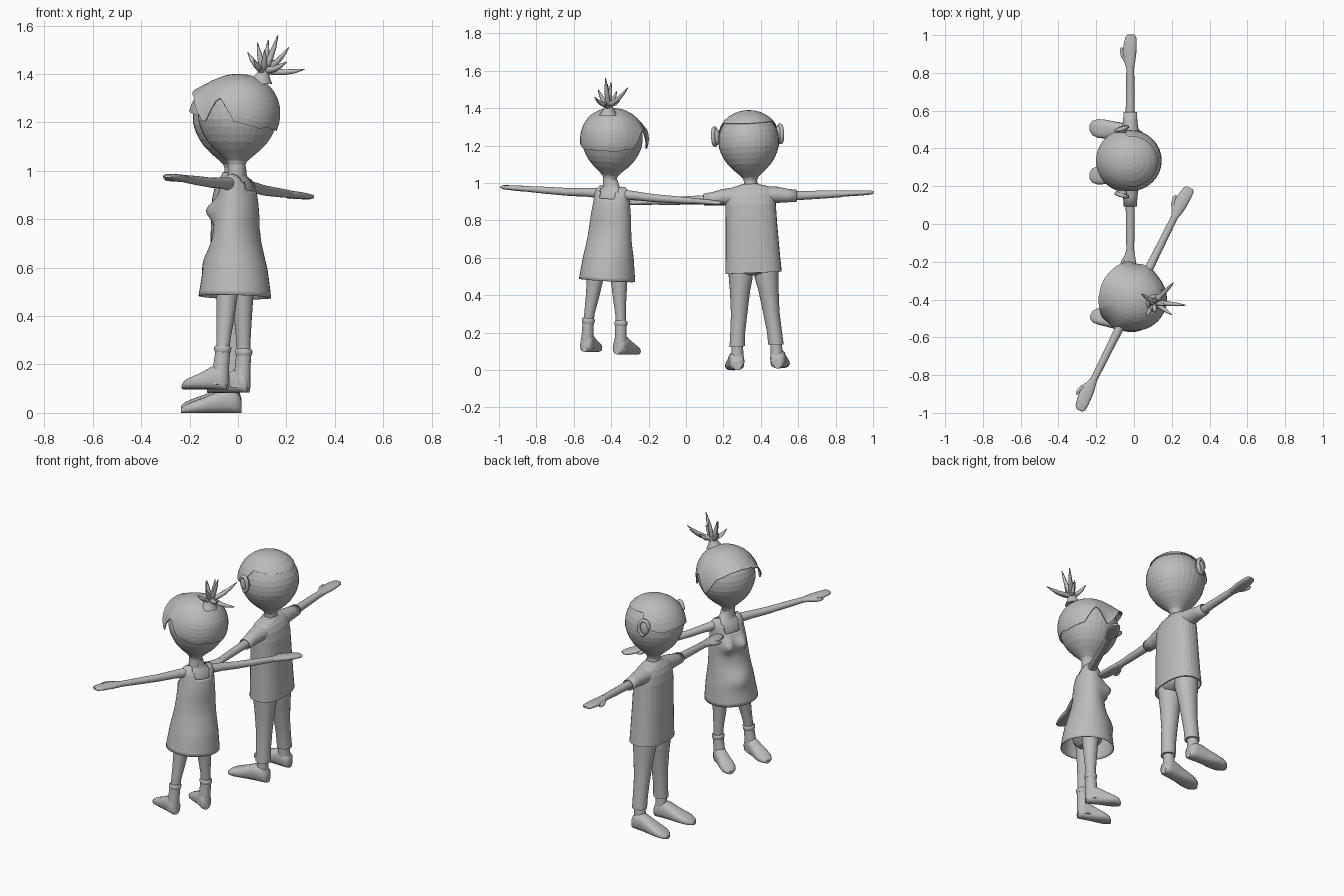
import bpy, bmesh, math
from mathutils import Vector, Matrix

if "Cube" in bpy.data.objects:
    bpy.data.objects.remove(bpy.data.objects["Cube"])

grey = bpy.data.materials.new("plain grey")
grey.diffuse_color = (0.5, 0.5, 0.5, 1)
grey.use_nodes = True
grey.node_tree.nodes["Principled BSDF"].inputs["Base Color"].default_value = grey.diffuse_color
X, Y, Z = Vector((1, 0, 0)), Vector((0, 1, 0)), Vector((0, 0, 1))


def ring(c, u, v, ru, rv, n=24, power=1.0):
    pts = []
    for i in range(n):
        a = 2 * math.pi * i / n
        ca, sa = math.cos(a), math.sin(a)
        pu = math.copysign(abs(ca) ** power, ca)
        pv = math.copysign(abs(sa) ** power, sa)
        pts.append(Vector(c) + u * ru * pu + v * rv * pv)
    return pts


def loft(name, rings, frame, caps=(True, True), smooth=True, thick=0, keep=None):
    bm = bmesh.new()
    rows = [[bm.verts.new(p) for p in r] for r in rings]
    n = len(rows[0])
    for a, b in zip(rows, rows[1:]):
        for i in range(n):
            j = (i + 1) % n
            bm.faces.new((a[i], a[j], b[j], b[i]))
    if caps[0]:
        bm.faces.new(rows[0])
    if caps[1]:
        bm.faces.new(rows[-1])
    bmesh.ops.recalc_face_normals(bm, faces=bm.faces)
    if keep:
        gone = [f for f in bm.faces if not keep(f.calc_center_median())]
        bmesh.ops.delete(bm, geom=gone, context="FACES")
    me = bpy.data.meshes.new(name)
    bm.to_mesh(me)
    bm.free()
    me.transform(frame)
    me.materials.append(grey)
    ob = bpy.data.objects.new(name, me)
    bpy.context.collection.objects.link(ob)
    for p in me.polygons:
        p.use_smooth = smooth and len(p.vertices) < 5
    if thick:
        m = ob.modifiers.new("thickness", "SOLIDIFY")
        m.thickness = thick
    return ob


def stack(name, rows, frame, n=24, power=1.0, **kw):
    # rows: x, y, z, half depth, half width
    return loft(name, [ring((x, y, z), X, Y, rx, ry, n, power) for x, y, z, rx, ry in rows], frame, **kw)


def tube(name, pts, radii, frame, n=10):
    pts = [Vector(p) for p in pts]
    rings = []
    for i, p in enumerate(pts):
        d = (pts[min(i + 1, len(pts) - 1)] - pts[max(i - 1, 0)]).normalized()
        u = d.cross(Y if abs(d.y) < 0.8 else X).normalized()
        rings.append(ring(p, u, d.cross(u), radii[i], radii[i], n))
    return loft(name, rings, frame)


def ball(name, c, r, frame):
    rows = [(c[0], c[1], c[2] - r[2] * math.cos(math.pi * i / 10),
             r[0] * math.sin(math.pi * i / 10) + 1e-4, r[1] * math.sin(math.pi * i / 10) + 1e-4) for i in range(11)]
    return stack(name, rows, frame, n=20)


HEAD = [(0.95, .036), (1.02, .036), (1.035, .042), (1.055, .062), (1.08, .09), (1.11, .118), (1.14, .137),
        (1.17, .151), (1.2, .16), (1.23, .162), (1.26, .16), (1.29, .152), (1.32, .137), (1.345, .117),
        (1.365, .092), (1.38, .06), (1.388, .03), (1.39, .002)]


def head_radius(z):
    for (z0, r0), (z1, r1) in zip(HEAD, HEAD[1:]):
        if z0 <= z <= z1:
            return r0 + (r1 - r0) * (z - z0) / (z1 - z0)
    return .002


def head(name, frame):
    stack(name, [(0, 0, z, r * 1.03 if z > 1.04 else r, r) for z, r in HEAD], frame, n=32, smooth=False)


def hair(name, frame, hem, flare):
    # shell over the head; hem is (degrees from the back, height) for one side
    n, steps, rings = 72, 14, []
    for k in range(steps + 1):
        t = k / steps
        row = []
        for i in range(n):
            a = 2 * math.pi * i / n
            d = abs(math.degrees(math.atan2(math.sin(a), math.cos(a))))
            for (d0, z0), (d1, z1) in zip(hem, hem[1:]):
                if d0 <= d <= d1:
                    low = z0 + (z1 - z0) * (d - d0) / (d1 - d0)
            z = low + (1.39 - low) * math.sin(t * math.pi / 2)
            r = head_radius(z) + .008 + flare * (1 - t) ** 3 * max(0, (d - 60) / 120)
            row.append(Vector((r * 1.03 * math.cos(a), r * math.sin(a), z + .006 * t)))
        rings.append(row)
    loft(name, rings, frame, caps=(False, True), smooth=False, thick=.004)


def arm_rings(rows, s, n=16, power=1.0):
    # rows: distance out, height, half depth, half height
    return [ring((x, s * y, z), X, Z, rx, rz, n, power) for x, y, z, rx, rz in rows]


def arm(frame, s, z, r):
    loft("arm", arm_rings([(0, .06, z + .006, r * 1.3, r * 1.35), (0, .15, z + .005, r * 1.15, r * 1.1),
                           (0, .25, z, r, r), (0, .4, z, r * .92, r * .88), (0, .49, z, r * .85, r * .75)], s), frame)
    loft("hand", arm_rings([(0, .48, z, r * .85, r * .7), (-.003, .52, z, .03, .015), (-.004, .56, z, .036, .015),
                            (0, .61, z, .034, .013), (.003, .645, z, .029, .011), (.004, .659, z, .018, .006)],
                           s, power=.85), frame)
    tube("thumb", [(-.015, s * .51, z), (-.038, s * .545, z - .002), (-.046, s * .575, z - .004),
                   (-.046, s * .592, z - .005)], [.012, .012, .01, .004], frame)


def shoe(frame, y, s, floor, k, splay):
    rows = [(.034, .02, .05), (.026, .035, .08), (0, .041, .1), (-.04, .042, .1), (-.085, .045, .08),
            (-.13, .05, .062), (-.17, .05, .048), (-.2, .038, .034), (-.216, .016, .02)]
    loft("shoe", [ring((x * k, y - s * splay * x, floor + h / 2), Y, Z, w * k ** .6, h / 2, 20, .8)
                  for x, w, h in rows], frame)


def place(x, y, z, yaw, roll):
    return Matrix.Translation((x, y, z)) @ Matrix.Rotation(yaw, 4, 'Z') @ Matrix.Rotation(roll, 4, 'X')


# ---- boy, facing -x ----
boy = place(-.02, .383, .005, 0, .043)
boy_up = boy @ Matrix.Translation((0, .005, -.011))
head("boy_head", boy_up)
hair("boy_hair", boy_up, [(0, 1.325), (60, 1.33), (95, 1.335), (115, 1.25), (135, 1.235), (180, 1.255)], .008)
stack("shirt", [(0, 0, .515, .1, .151), (0, 0, .6, .097, .146), (0, 0, .7, .094, .141), (0, 0, .8, .091, .137),
                (0, 0, .88, .087, .135), (0, 0, .93, .076, .133), (0, 0, .96, .062, .122), (0, 0, .975, .05, .098),
                (0, 0, .982, .045, .068), (0, 0, .987, .042, .05)], boy, n=32, power=.85,
      smooth=False, caps=(False, True), thick=.006)
stack("collar", [(0, 0, .97, .05, .06), (0, 0, .991, .043, .047), (0, 0, .991, .035, .036)], boy)
stack("trouser_hips", [(0, 0, .5, .03, .05), (0, 0, .51, .07, .1), (0, 0, .54, .08, .128), (0, 0, .62, .08, .128)], boy)
for s in (-1, 1):
    stack("trouser_leg", [(0, s * .072, .56, .072, .062), (0, s * .069, .49, .068, .064), (0, s * .076, .42, .058, .054),
                          (0, s * .086, .3, .047, .044), (0, s * .098, .2, .043, .04), (0, s * .104, .125, .043, .041)], boy)
    stack("boy_ankle", [(-.003, s * .104, .14, .032, .03), (-.005, s * .105, .06, .034, .034)], boy)
    shoe(boy, s * .11, s, -.001, 1, .08)
    loft("sleeve", arm_rings([(0, .08, .928, .058, .048), (0, .15, .926, .045, .043), (0, .2, .92, .038, .036),
                              (0, .25, .917, .035, .032)], s, 20), boy, caps=(True, False), thick=.005)
    arm(boy, s, .917, .024)
    # ears with a raised rim
    ball("ear", (-.045, s * .168, 1.25), (.03, .02, .046), boy)
    rim = [(-.045 + .028 * math.cos(a), s * (.176 + .009 * math.cos(a)), 1.252 + .045 * math.sin(a))
           for a in [math.radians(-100 + 25 * i) for i in range(12)]]
    tube("ear_rim", rim, [.011] * len(rim), boy, 10)

# ---- girl, turned a little and leaning ----
girl = place(-.027, -.45, 0, math.radians(-26.4), -.065)
up = girl @ Matrix.Translation((0, -.018, .006))
head("girl_head", up)
hair("girl_hair", up, [(0, 1.165), (15, 1.172), (30, 1.165), (55, 1.18), (70, 1.19), (88, 1.285), (93, 1.285),
                       (108, 1.19), (113, 1.185), (135, 1.29), (160, 1.325), (180, 1.335)], .05)
stack("upper_chest", [(0, 0, .84, .06, .085), (0, 0, .91, .062, .092), (0, 0, .945, .055, .09),
                      (0, 0, .965, .044, .07), (0, -.005, .982, .036, .045), (0, -.012, 1.02, .035, .036)], girl)
# dress: a lofted profile with soft bumps at the front and a cut neckline
DRESS = [(.48, .15, .151), (.54, .141, .144), (.6, .13, .137), (.66, .112, .128), (.71, .098, .122), (.77, .088, .117),
         (.82, .086, .112), (.87, .081, .106), (.905, .074, .102), (.945, .062, .1), (.968, .046, .09), (.985, .012, .076)]
rings = []
for (z0, a0, b0), (z1, a1, b1) in zip(DRESS, DRESS[1:] + [DRESS[-1]]):
    for t in ((0, 1 / 3, 2 / 3) if z1 > z0 else (0,)):
        z = z0 + (z1 - z0) * t
        row = ring((0, 0, z), X, Y, a0 + (a1 - a0) * t, b0 + (b1 - b0) * t, 40)
        for p in row:
            if p.x < 0:
                chest = sum(math.exp(-((p.y - c) / .032) ** 2) for c in (-.046, .046))
                p.x -= .046 * math.exp(-((z - .835) / .04) ** 2) * chest
                p.x -= .02 * math.exp(-((z - .63) / .05) ** 2 - (p.y / .07) ** 2)
        rings.append(row)
loft("dress", rings, girl, caps=(False, False), thick=.004,
     keep=lambda c: c.z < (.9 if c.x < 0 else .912) or abs(c.y) > .05)
stack("underwear", [(0, 0, .49, .04, .06), (0, 0, .53, .08, .11), (0, 0, .62, .085, .115)], girl)
for s in (-1, 1):
    arm(girl, s, .937, .021)
    stack("girl_leg", [(0, s * .068, .58, .058, .055), (0, s * .072, .48, .044, .044), (0, s * .082, .38, .036, .035),
                       (0, s * .093, .3, .029, .028), (0, s * .098, .24, .028, .027)], girl)
    stack("boot_cuff", [(0, s * .098, .243, .031, .031), (0, s * .098, .249, .035, .034), (0, s * .098, .264, .036, .035),
                        (0, s * .098, .271, .03, .03)], girl)
    stack("boot_shaft", [(-.016, s * .1, .11, .046, .036), (-.01, s * .1, .15, .04, .034), (-.004, s * .099, .19, .033, .031),
                         (0, s * .098, .25, .031, .03)], girl)
    shoe(girl, s * .1, s, .09, .78, .08)

# ---- hair tuft at the crown ----
world = Matrix.Identity(4)
stack("tuft_base", [(.083, -.415, 1.36, .058, .05), (.096, -.415, 1.385, .036, .034), (.103, -.415, 1.405, .024, .024),
                    (.107, -.416, 1.435, .022, .022)], world)
root = Vector((.107, -.416, 1.415))
for tip in [(.165, -.43, 1.56), (.21, -.31, 1.51), (.275, -.43, 1.42), (.08, -.42, 1.53), (.04, -.37, 1.49),
            (.065, -.49, 1.46), (.2, -.48, 1.45), (.15, -.345, 1.46), (.125, -.4, 1.54), (.11, -.47, 1.5)]:
    tip = Vector(tip)
    sag = -.014 if tip.z > 1.46 else -.01
    mid = [root.lerp(tip, t) + Vector((0, 0, sag * math.sin(math.pi * t))) for t in (0, .25, .5, .75, 1)]
    tube("tuft_spike", mid, [.012, .014, .012, .009, .002], world, 8)
